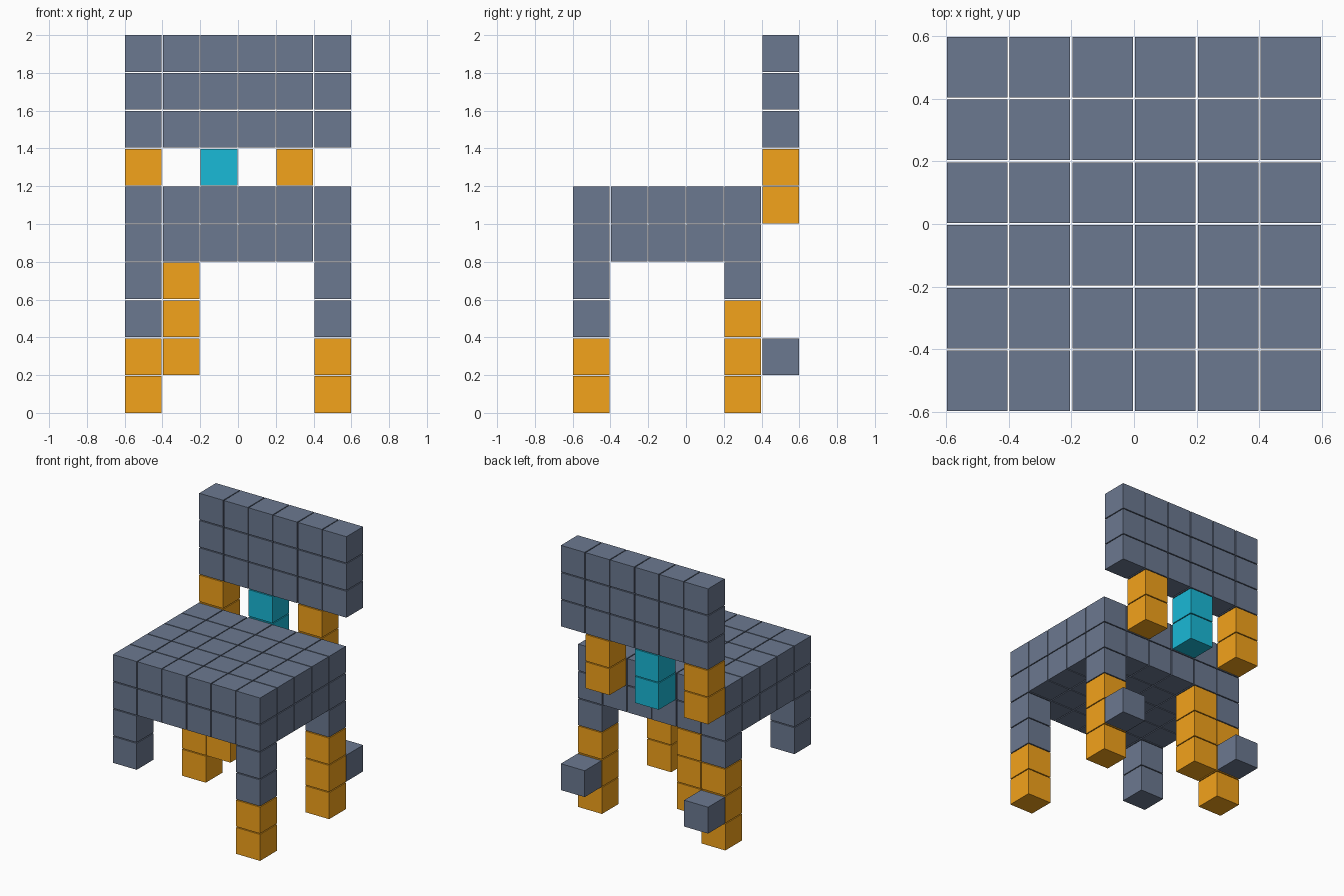
import bpy, bmesh
from mathutils import Matrix, Vector

if "Cube" in bpy.data.objects:
    bpy.data.objects.remove(bpy.data.objects["Cube"])

CUBE = 0.194                   # edge of one cube
PITCH = (2 - CUBE) / 9         # spacing of the cube grid, ten cubes tall


def material(name, colour):
    mat = bpy.data.materials.new(name)
    mat.diffuse_color = colour
    mat.use_nodes = True
    mat.node_tree.nodes["Principled BSDF"].inputs["Base Color"].default_value = mat.diffuse_color
    return mat


SLATE = material("slate", (0.148, 0.19, 0.28, 1))
ORANGE = material("orange", (0.90, 0.366, 0.011, 1))
TEAL = material("teal", (0.01, 0.486, 0.68, 1))


def blocks(name, xs, ys, zs, mat=SLATE):
    """Fill a range of grid cells with separate cubes as one object."""
    bm = bmesh.new()
    for x in xs:
        for y in ys:
            for z in zs:
                pos = Vector(((x - 2.5) * PITCH, (y - 2.5) * PITCH, z * PITCH + CUBE / 2))
                bmesh.ops.create_cube(bm, size=CUBE, matrix=Matrix.Translation(pos))
    mesh = bpy.data.meshes.new(name)
    bm.to_mesh(mesh)
    bm.free()
    mesh.materials.append(mat)
    obj = bpy.data.objects.new(name, mesh)
    bpy.context.collection.objects.link(obj)
    return obj


# Seat and backrest
blocks("seat", range(6), range(5), (4, 5))
blocks("backrest", range(6), [5], (7, 8, 9))

# Posts carrying the backrest
blocks("left_back_post", [0], [5], (5, 6), ORANGE)
blocks("middle_back_post", [2], [5], (5, 6), TEAL)
blocks("right_back_post", [4], [5], (5, 6), ORANGE)

# Front legs: the left one is short
blocks("front_left_leg", [0], [0], (2, 3))
blocks("front_right_leg", [5], [0], (2, 3))
blocks("front_right_foot", [5], [0], (0, 1), ORANGE)

# Back legs with a heel block behind each
for side, x in (("left", 0), ("right", 5)):
    blocks(f"back_{side}_leg_top", [x], [4], [3])
    blocks(f"back_{side}_leg", [x], [4], (0, 1, 2), ORANGE)
    blocks(f"back_{side}_heel", [x], [5], [1])

# Extra strut beside the back left leg
blocks("back_left_strut", [1], [4], (1, 2, 3), ORANGE)
